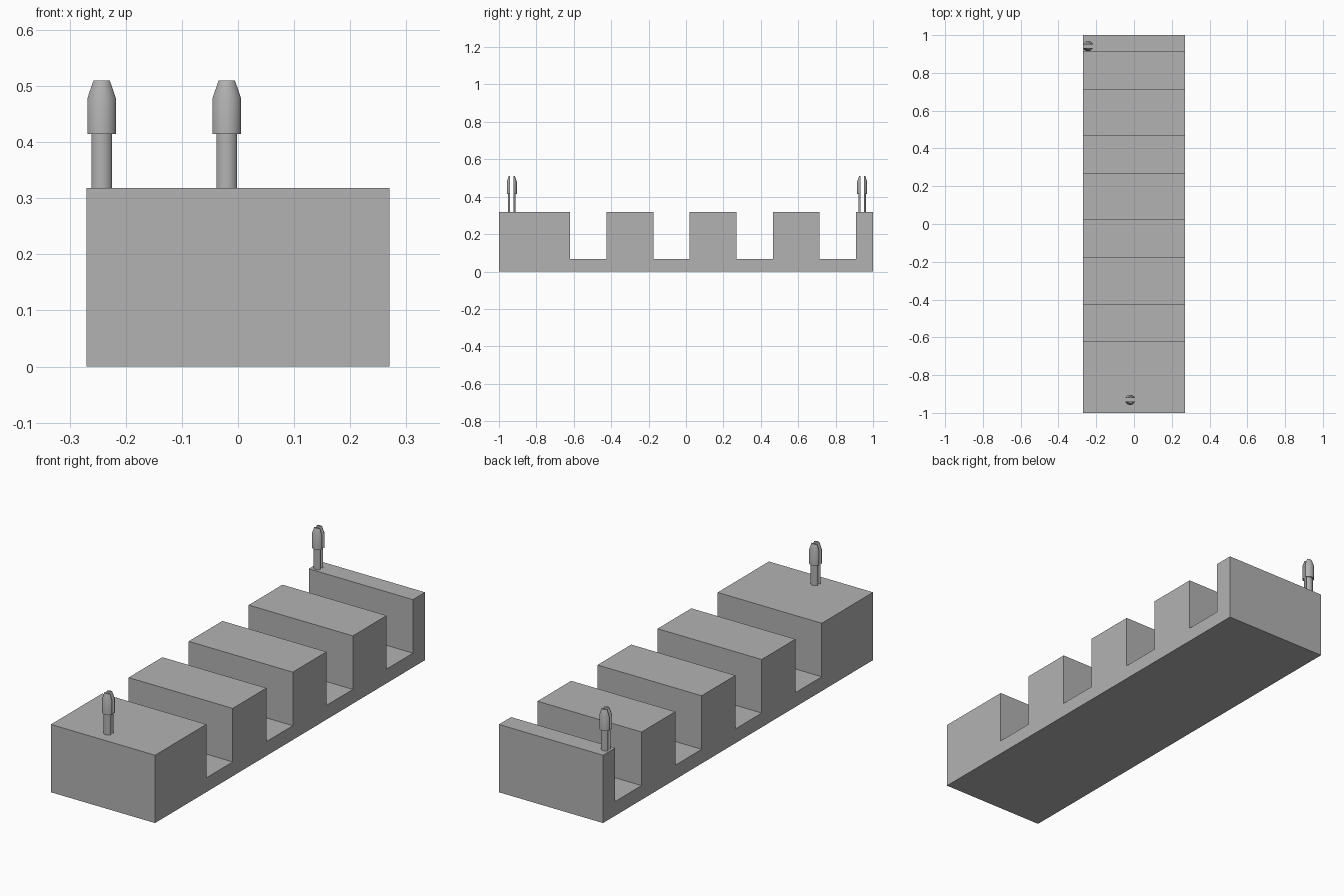
import bpy, bmesh, math
from mathutils import Vector

cube = bpy.data.objects.get("Cube")
if cube:
    bpy.data.objects.remove(cube, do_unlink=True)

grey = bpy.data.materials.new("plain grey")
grey.use_nodes = True
colour = (0.45, 0.45, 0.45, 1)
grey.diffuse_color = colour
grey.node_tree.nodes["Principled BSDF"].inputs["Base Color"].default_value = colour

HALF_WIDTH, TOP, FLOOR = 0.27, 0.318, 0.067
SLOT_WIDTH, SLOT_PITCH, FIRST_SLOT = 0.195, 0.445, -0.62


def add_object(name, bm):
    bmesh.ops.recalc_face_normals(bm, faces=bm.faces)
    mesh = bpy.data.meshes.new(name)
    bm.to_mesh(mesh)
    bm.free()
    mesh.materials.append(grey)
    obj = bpy.data.objects.new(name, mesh)
    bpy.context.collection.objects.link(obj)
    return obj


# Slotted body: side profile extruded across the width
profile = [(-1, 0), (-1, TOP)]
for i in range(4):
    a = FIRST_SLOT + i * SLOT_PITCH
    b = a + SLOT_WIDTH
    profile += [(a, TOP), (a, FLOOR), (b, FLOOR), (b, TOP)]
profile += [(1, TOP), (1, 0)]
bm = bmesh.new()
face = bm.faces.new([bm.verts.new((-HALF_WIDTH, y, z)) for y, z in profile])
side = bmesh.ops.extrude_face_region(bm, geom=[face])
bmesh.ops.translate(bm, vec=(2 * HALF_WIDTH, 0, 0),
                    verts=[v for v in side["geom"] if isinstance(v, bmesh.types.BMVert)])
add_object("slotted_body", bm)


# Split snap pegs: two prongs, each a lathed solid cut back from the slit
def add_prong(name, x, y, direction):
    outline = [(0, TOP), (0.0205, TOP), (0.0205, 0.414), (0.027, 0.414),
               (0.027, 0.478), (0.017, 0.51), (0, 0.51)]
    bm = bmesh.new()
    verts = [bm.verts.new((r, 0, z)) for r, z in outline]
    edges = [bm.edges.new(pair) for pair in zip(verts, verts[1:])]
    bmesh.ops.spin(bm, geom=verts + edges, cent=(0, 0, 0), axis=(0, 0, 1),
                   angle=math.tau, steps=32, use_merge=False)
    bmesh.ops.remove_doubles(bm, verts=bm.verts, dist=0.00001)
    cut = bmesh.ops.bisect_plane(bm, geom=bm.verts[:] + bm.edges[:] + bm.faces[:],
                                 plane_co=(0, direction * 0.009, 0),
                                 plane_no=(0, direction, 0), clear_inner=True)
    rim = [e for e in cut["geom_cut"] if isinstance(e, bmesh.types.BMEdge)]
    bmesh.ops.contextual_create(bm, geom=rim)
    bmesh.ops.translate(bm, vec=Vector((x, y, 0)), verts=bm.verts)
    obj = add_object(name, bm)
    bpy.ops.object.select_all(action="DESELECT")
    obj.select_set(True)
    bpy.context.view_layer.objects.active = obj
    bpy.ops.object.shade_smooth_by_angle(angle=math.radians(30))


for place, x, y in (("front", -0.02, -0.931), ("back", -0.243, 0.942)):
    add_prong(place + "_peg_near_prong", x, y, -1)
    add_prong(place + "_peg_far_prong", x, y, 1)
